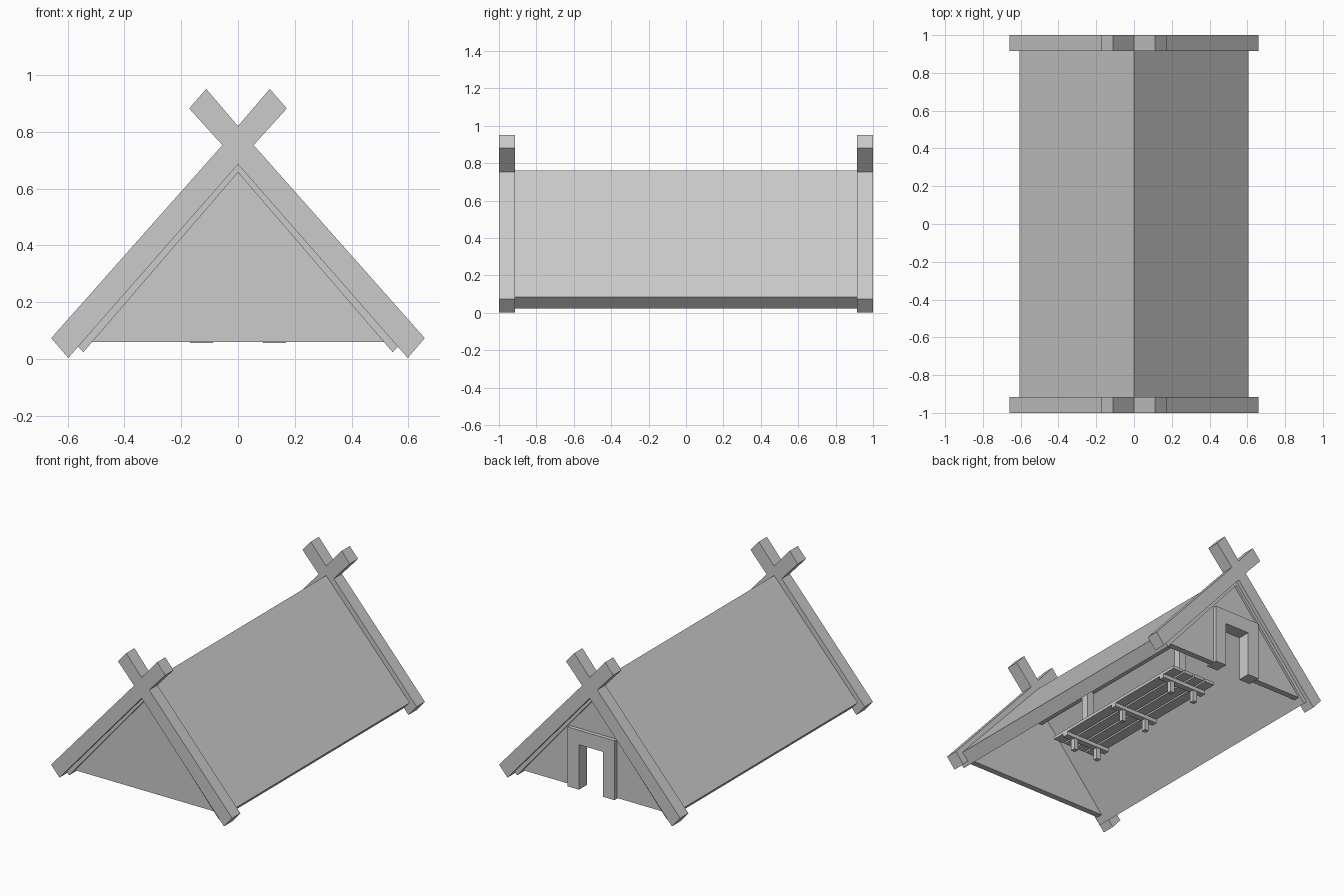
import bpy, bmesh


def prism(name, profile, y0, y1):
    """Extrude an x/z outline from y0 to y1."""
    bm = bmesh.new()
    face = bm.faces.new([bm.verts.new((x, y0, z)) for x, z in profile])
    ext = bmesh.ops.extrude_face_region(bm, geom=[face])
    verts = [g for g in ext["geom"] if isinstance(g, bmesh.types.BMVert)]
    bmesh.ops.translate(bm, verts=verts, vec=(0, y1 - y0, 0))
    bmesh.ops.recalc_face_normals(bm, faces=bm.faces)
    mesh = bpy.data.meshes.new(name)
    bm.to_mesh(mesh)
    bm.free()
    obj = bpy.data.objects.new(name, mesh)
    bpy.context.collection.objects.link(obj)
    return obj


def box(name, x0, x1, y0, y1, z0, z1):
    return prism(name, [(x0, z0), (x1, z0), (x1, z1), (x0, z1)], y0, y1)


# Crossed gable boards at both ends: one X-shaped outline
half = [(0.055, 0.753), (0.658, 0.073), (0.598, 0.003)]
gable = ([(0, 0.82), (0.112, 0.951), (0.172, 0.882)] + half + [(0, 0.685)]
         + [(-x, z) for x, z in reversed(half)] + [(-0.172, 0.882), (-0.112, 0.951)])
prism("front_gable_boards", gable, -1.0, -0.915)
prism("back_gable_boards", gable, 0.915, 1.0)

# Roof: two sloping slabs joined at the ridge
roof = [(0, 0.76), (0.607, 0.085), (0.545, 0.023), (0, 0.657),
        (-0.545, 0.023), (-0.607, 0.085)]
prism("roof", roof, -0.975, 0.975)

# End walls, the back one with a doorway
prism("front_wall", [(-0.525, 0.06), (0.525, 0.06), (0, 0.67)], -0.96, -0.92)
prism("back_wall", [(-0.525, 0.06), (-0.09, 0.06), (-0.09, 0.35), (0.09, 0.35),
                    (0.09, 0.06), (0.525, 0.06), (0, 0.67)], 0.92, 0.96)
prism("door_frame", [(-0.17, 0.055), (-0.088, 0.055), (-0.088, 0.35), (0.088, 0.35),
                     (0.088, 0.055), (0.17, 0.055), (0.17, 0.445), (-0.17, 0.445)],
      0.9, 0.985)

# Ridge beam and the posts carrying it
box("ridge_beam", -0.035, 0.035, -0.93, 0.93, 0.52, 0.61)
for y in (-0.44, 0.44):
    box("ridge_post", -0.025, 0.025, y - 0.025, y + 0.025, 0.2, 0.53)

# Long slatted table
for i in range(4):
    x = -0.126 + i * 0.084
    box("table_slat", x - 0.036, x + 0.036, -0.57, 0.57, 0.19, 0.21)
for y in (-0.46, 0, 0.46):
    box("table_crossbar", -0.165, 0.165, y - 0.02, y + 0.02, 0.165, 0.19)
    for x in (-0.09, 0.09):
        box("table_leg", x - 0.015, x + 0.015, y - 0.015, y + 0.015, 0.09, 0.17)
